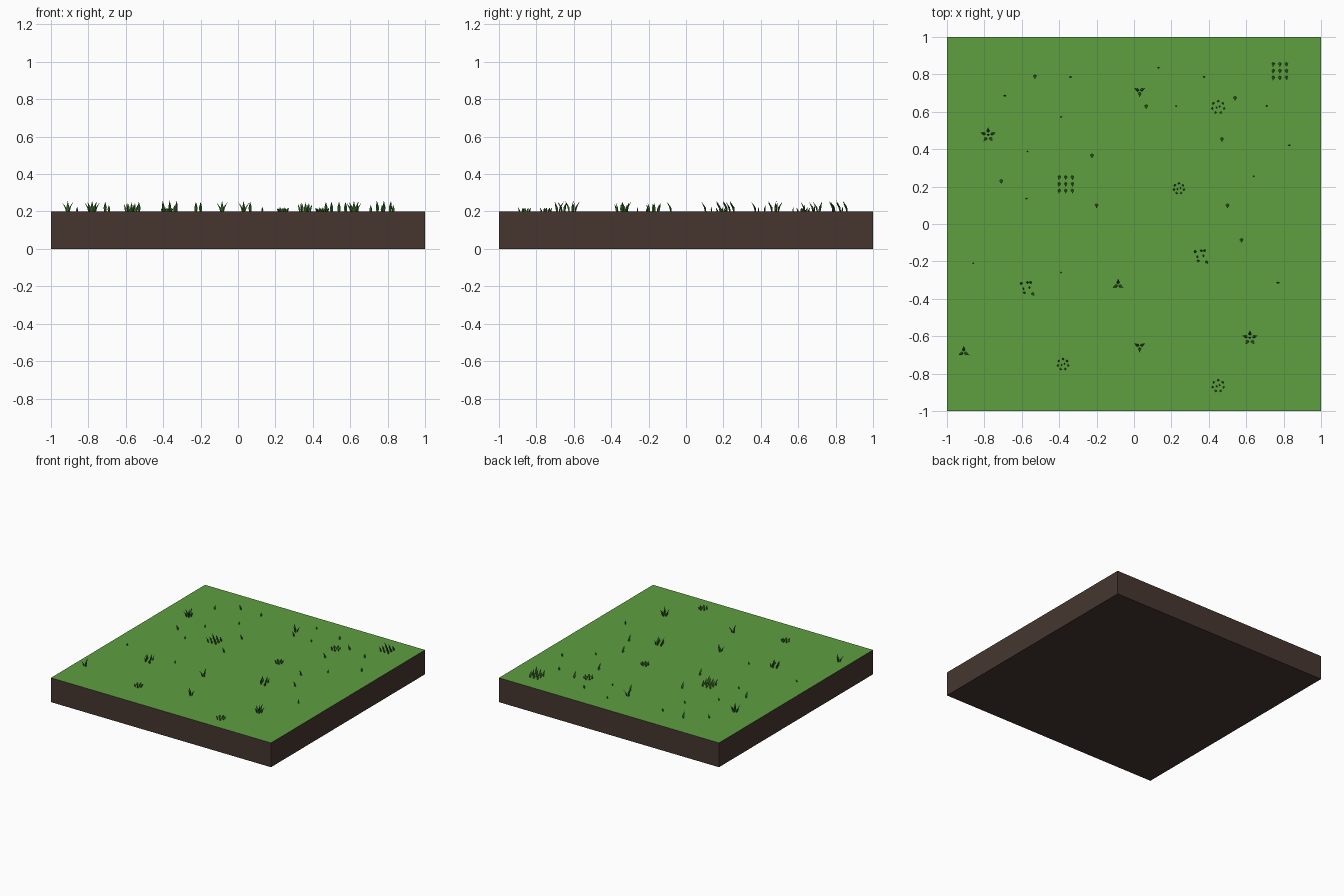
import bpy, bmesh, math

if "Cube" in bpy.data.objects:
    bpy.data.objects.remove(bpy.data.objects["Cube"])


def mat(name, col):
    m = bpy.data.materials.new(name)
    m.diffuse_color = (*col, 1)
    m.use_nodes = True
    m.node_tree.nodes["Principled BSDF"].inputs["Base Color"].default_value = m.diffuse_color
    return m


grass_top = mat("grass green", (0.112, 0.345, 0.051))
soil = mat("soil brown", (0.061, 0.037, 0.029))
blade_green = mat("blade green", (0.055, 0.21, 0.03))

TOP = 0.2


def finish(bm, name, mats):
    bmesh.ops.recalc_face_normals(bm, faces=bm.faces)
    me = bpy.data.meshes.new(name)
    bm.to_mesh(me)
    bm.free()
    for m in mats:
        me.materials.append(m)
    ob = bpy.data.objects.new(name, me)
    bpy.context.collection.objects.link(ob)
    return ob


# Ground slab: soil with a green upper face
bm = bmesh.new()
bmesh.ops.create_cube(bm, size=1)
for v in bm.verts:
    v.co = (v.co.x * 2, v.co.y * 2, (v.co.z + 0.5) * TOP)
bm.normal_update()
for f in bm.faces:
    f.material_index = 1 if f.normal.z > 0.5 else 0
finish(bm, "ground_slab", [soil, grass_top])


# One tapered, bent blade with a diamond cross-section
def blade(bm, x, y, h, w, lx=0.0, ly=0.0):
    a = math.atan2(ly, lx) + math.pi / 2 if (lx or ly) else 0
    c, s = math.cos(a), math.sin(a)
    rings = []
    for t, k in ((0, 0.75), (0.45, 1.0)):
        ring = []
        for u, v in ((0.5, 0), (0, 0.3), (-0.5, 0), (0, -0.3)):
            u, v = u * w * k, v * w * k
            ring.append(bm.verts.new((x + u * c - v * s + lx * t * t,
                                      y + u * s + v * c + ly * t * t,
                                      TOP - 0.002 + h * t)))
        rings.append(ring)
    tip = bm.verts.new((x + lx, y + ly, TOP + h))
    bm.faces.new(rings[0][::-1])
    for i in range(4):
        j = (i + 1) % 4
        bm.faces.new((rings[0][i], rings[0][j], rings[1][j], rings[1][i]))
        bm.faces.new((rings[1][i], rings[1][j], tip))


# Blades fanned outward around a centre
def fan(bm, cx, cy, n, r, h, w, lean, start):
    for i in range(n):
        a = start + i * math.tau / n
        k = h * (1, 0.85, 0.93)[i % 3]
        blade(bm, cx + r * math.cos(a), cy + r * math.sin(a), k, w,
              lean * math.cos(a), lean * math.sin(a))


UP, DOWN = math.pi / 2, -math.pi / 2

# Dense square tufts
bm = bmesh.new()
for cx, cy in ((0.78, 0.815), (-0.365, 0.21)):
    for i in (-1, 0, 1):
        for j in (-1, 0, 1):
            blade(bm, cx + 0.034 * i, cy + 0.036 * j + 0.01,
                  0.058 - 0.006 * ((i + j) % 3), 0.016, 0.004 * i, -0.022)
finish(bm, "dense_tufts", [blade_green])

# Star tufts of five
bm = bmesh.new()
for cx, cy in ((-0.78, 0.475), (0.62, -0.61)):
    fan(bm, cx, cy, 5, 0.018, 0.055, 0.016, 0.024, UP)
    blade(bm, cx, cy, 0.058, 0.014, 0, 0.008)
finish(bm, "star_tufts", [blade_green])

# Mixed tufts
bm = bmesh.new()
for cx, cy in ((-0.575, -0.34), (0.355, -0.17)):
    for dx, dy in ((-0.025, 0.02), (0.005, 0.025), (0.02, 0.025),
                   (-0.015, -0.005), (0.015, 0), (-0.01, -0.025), (0.03, -0.03)):
        blade(bm, cx + dx, cy + dy, 0.05 - abs(dx) * 0.4, 0.015, dx * 0.4, dy * 0.4)
finish(bm, "mixed_tufts", [blade_green])

# Three-blade sprigs
bm = bmesh.new()
for cx, cy, a in ((0.03, 0.71, DOWN), (0.03, -0.655, DOWN),
                  (-0.085, -0.325, UP), (-0.91, -0.685, UP)):
    fan(bm, cx, cy, 3, 0.008, 0.056, 0.015, 0.026, a)
finish(bm, "three_blade_sprigs", [blade_green])

# Low clumps of short stubs
bm = bmesh.new()
for cx, cy, r in ((0.45, 0.625, 0.03), (0.24, 0.19, 0.025),
                  (-0.38, -0.75, 0.026), (0.45, -0.865, 0.028)):
    fan(bm, cx, cy, 7, r, 0.021, 0.014, 0.008, UP)
    fan(bm, cx, cy, 2, 0.008, 0.022, 0.013, 0.003, 0.4)
finish(bm, "low_clumps", [blade_green])

# Single scattered blades: tall leaning ones, then shorter upright ones
bm = bmesh.new()
for x, y in ((-0.53, 0.785), (0.065, 0.625), (0.54, 0.67), (0.47, 0.45),
             (-0.225, 0.362), (-0.71, 0.225), (-0.2, 0.095), (0.5, 0.095),
             (0.575, -0.09)):
    blade(bm, x, y + 0.01, 0.052, 0.017, 0, -0.022)
for x, y in ((-0.34, 0.785), (0.375, 0.785), (-0.69, 0.685), (0.71, 0.63),
             (0.83, 0.42), (0.77, -0.315)):
    blade(bm, x, y, 0.035, 0.014, 0, 0.005)
for x, y in ((0.13, 0.835), (0.225, 0.63), (-0.39, 0.572), (-0.57, 0.387),
             (-0.575, 0.135), (0.64, 0.255), (-0.86, -0.21), (-0.39, -0.26)):
    blade(bm, x, y, 0.025, 0.011, 0, 0.003)
finish(bm, "single_blades", [blade_green])
